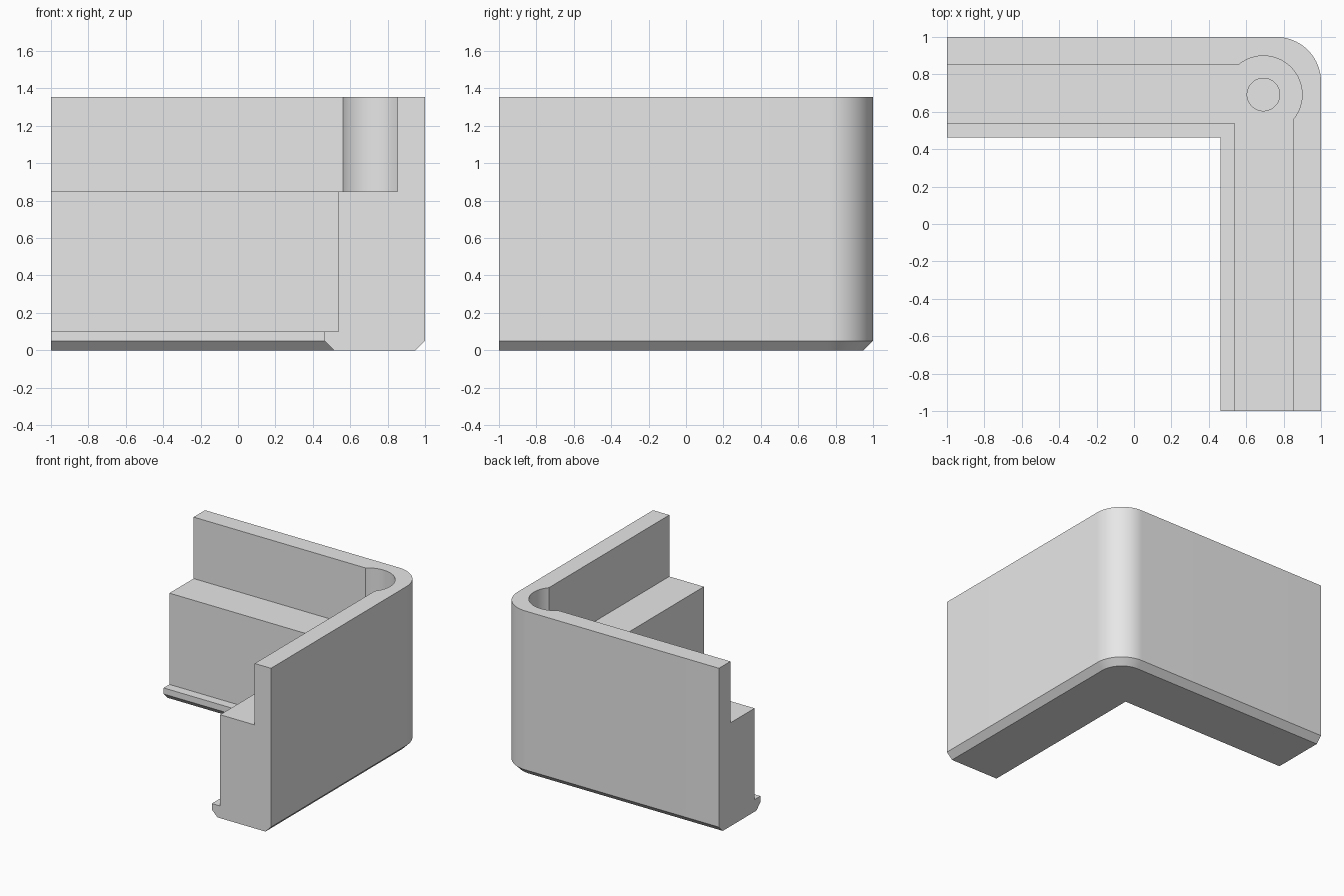
import bpy, bmesh, math
from mathutils import Vector

if "Cube" in bpy.data.objects:
    bpy.data.objects.remove(bpy.data.objects["Cube"], do_unlink=True)

RADIUS = 0.24      # outer corner radius
STEPS = 24         # segments round the corner
CENTRE = 0.692     # pocket and hole axis, in x and y
TOP = 1.355

grey = bpy.data.materials.new("plain grey")
grey.use_nodes = True
grey.diffuse_color = (0.8, 0.8, 0.8, 1)
grey.node_tree.nodes["Principled BSDF"].inputs["Base Color"].default_value = (0.8, 0.8, 0.8, 1)


def station(depth, i):
    """Plan position at a depth inside the outer face, for station i along the L."""
    if i == 0:
        return -1, 1 - depth
    if i == STEPS + 2:
        return 1 - depth, -1
    r = max(RADIUS - depth, 0)
    c = 1 - max(RADIUS, depth)
    a = math.pi / 2 * (1 - (i - 1) / STEPS)
    return c + r * math.cos(a), c + r * math.sin(a)


# Cross-section of the bracket: (depth from the outer face, height)
profile = [(0.05, 0), (0, 0.05), (0, TOP), (0.148, TOP), (0.148, 0.85),
           (0.462, 0.85), (0.462, 0.1), (0.537, 0.1), (0.537, 0.05), (0.487, 0)]

# Corner bracket swept along both arms
bm = bmesh.new()
rings = [[bm.verts.new((*station(d, i), z)) for d, z in profile] for i in range(STEPS + 3)]
n = len(profile)
for a, b in zip(rings, rings[1:]):
    for k in range(n):
        m = (k + 1) % n
        bm.faces.new((a[k], a[m], b[m], b[k]))
bm.faces.new(rings[0])
bm.faces.new(rings[-1])
bmesh.ops.remove_doubles(bm, verts=bm.verts, dist=1e-5)
bmesh.ops.dissolve_limit(bm, angle_limit=0.001, verts=bm.verts, edges=bm.edges)
bmesh.ops.recalc_face_normals(bm, faces=bm.faces)
mesh = bpy.data.meshes.new("corner_bracket")
bm.to_mesh(mesh)
bm.free()
mesh.materials.append(grey)
bracket = bpy.data.objects.new("corner_bracket", mesh)
bpy.context.collection.objects.link(bracket)


def drill(name, radius, bottom):
    """Cut a vertical round recess open at the top."""
    top = TOP + 0.2
    bpy.ops.mesh.primitive_cylinder_add(vertices=64, radius=radius, depth=top - bottom,
                                        location=(CENTRE, CENTRE, (top + bottom) / 2))
    cutter = bpy.context.object
    cutter.name = name
    cutter.data.materials.append(grey)
    cutter.hide_render = True
    mod = bracket.modifiers.new(name, "BOOLEAN")
    mod.operation = "DIFFERENCE"
    mod.solver = "EXACT"
    mod.object = cutter
    bpy.ops.object.select_all(action="DESELECT")
    bpy.context.view_layer.objects.active = bracket
    bracket.select_set(True)
    bpy.ops.object.modifier_apply(modifier=name)
    bpy.data.objects.remove(cutter, do_unlink=True)


# Corner pocket in the upper wall, and the blind hole in the ledge
drill("corner_pocket", 0.207, 0.85)
drill("blind_hole", 0.087, 0.2)

bpy.ops.object.shade_smooth_by_angle(angle=math.radians(30))
